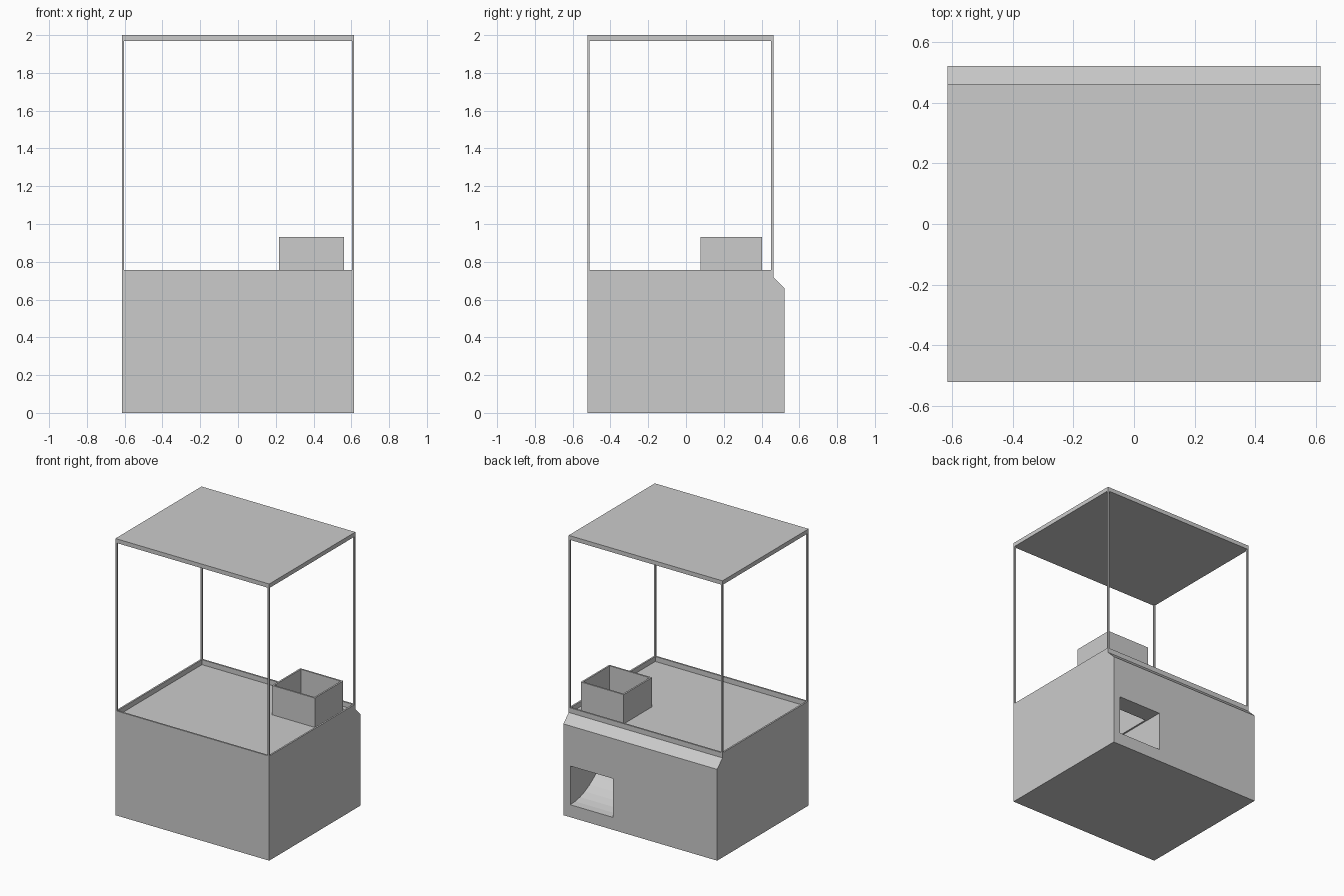
import bpy, bmesh

if "Cube" in bpy.data.objects:
    bpy.data.objects.remove(bpy.data.objects["Cube"])

W, YF, YB, YG = 0.615, -0.522, 0.522, 0.462   # half width, front, back, back of glass frame
T = 0.012                                      # sheet and post thickness
DECK, RIM = 0.72, 0.756
CX0, CX1, CY0, CY1 = 0.217, 0.56, 0.077, 0.402  # prize chute footprint
HATCH0, HATCH1 = 0.09, 0.37                    # hatch bottom and top


def finish(name, bm):
    bmesh.ops.recalc_face_normals(bm, faces=bm.faces)
    mesh = bpy.data.meshes.new(name)
    bm.to_mesh(mesh)
    bm.free()
    obj = bpy.data.objects.new(name, mesh)
    bpy.context.collection.objects.link(obj)
    return obj


def extrude_x(name, profile, x0, x1):
    """Extrude a (y, z) profile along x."""
    bm = bmesh.new()
    face = bm.faces.new([bm.verts.new((x0, y, z)) for y, z in profile])
    geom = bmesh.ops.extrude_face_region(bm, geom=[face])["geom"]
    verts = [g for g in geom if isinstance(g, bmesh.types.BMVert)]
    bmesh.ops.translate(bm, verts=verts, vec=(x1 - x0, 0, 0))
    return finish(name, bm)


def box(name, x0, x1, y0, y1, z0, z1):
    return extrude_x(name, [(y0, z0), (y1, z0), (y1, z1), (y0, z1)], x0, x1)


def tube(name, x0, x1, y0, y1, z0, z1, t):
    """Open rectangular wall ring."""
    def ring(i, z):
        return [bm.verts.new(p) for p in ((x0 + i, y0 + i, z), (x1 - i, y0 + i, z),
                                          (x1 - i, y1 - i, z), (x0 + i, y1 - i, z))]
    bm = bmesh.new()
    rings = [ring(0, z0), ring(0, z1), ring(t, z1), ring(t, z0)]
    for k in range(4):
        a, b = rings[k], rings[(k + 1) % 4]
        for i in range(4):
            j = (i + 1) % 4
            bm.faces.new((a[i], a[j], b[j], b[i]))
    return finish(name, bm)


def cut(obj, cutter):
    mod = obj.modifiers.new("cut", 'BOOLEAN')
    mod.operation, mod.solver, mod.object = 'DIFFERENCE', 'EXACT', cutter
    bpy.context.view_layer.objects.active = obj
    bpy.ops.object.modifier_apply(modifier=mod.name)
    bpy.data.objects.remove(cutter)


# Cabinet base with a sloped shoulder at the back
base = extrude_x("cabinet_base", [(YF, 0), (YB, 0), (YB, 0.66), (YG, DECK), (YF, DECK)], -W, W)

# Hatch tunnel with a curved ramp, then the drop shaft above it
depth, n = YB - CY0, 8
ramp = [(YB - depth * i / n, HATCH0 + (HATCH1 - HATCH0) * (i / n) ** 2.2) for i in range(n + 1)]
tunnel = [(YB + 0.05, HATCH0)] + ramp + [(YB + 0.05, HATCH1)]
cut(base, extrude_x("tunnel_cutter", tunnel, CX0, CX1))
cut(base, box("shaft_cutter", CX0 + T, CX1 - T, CY0 + T, CY1 - T, HATCH1 - 0.02, 0.8))

# Chute walls and raised rim on the deck
tube("prize_chute", CX0, CX1, CY0, CY1, DECK, 0.932, T)
tube("deck_rim", -W, W, YF, YG, DECK, RIM, T)

# Corner posts and roof
for side, x in (("left", -W), ("right", W - T)):
    for end, y in (("front", YF), ("back", YG - T)):
        box(f"{end}_{side}_post", x, x + T, y, y + T, RIM, 1.97)
box("roof", -W, W, YF, YG, 1.97, 2.0)
